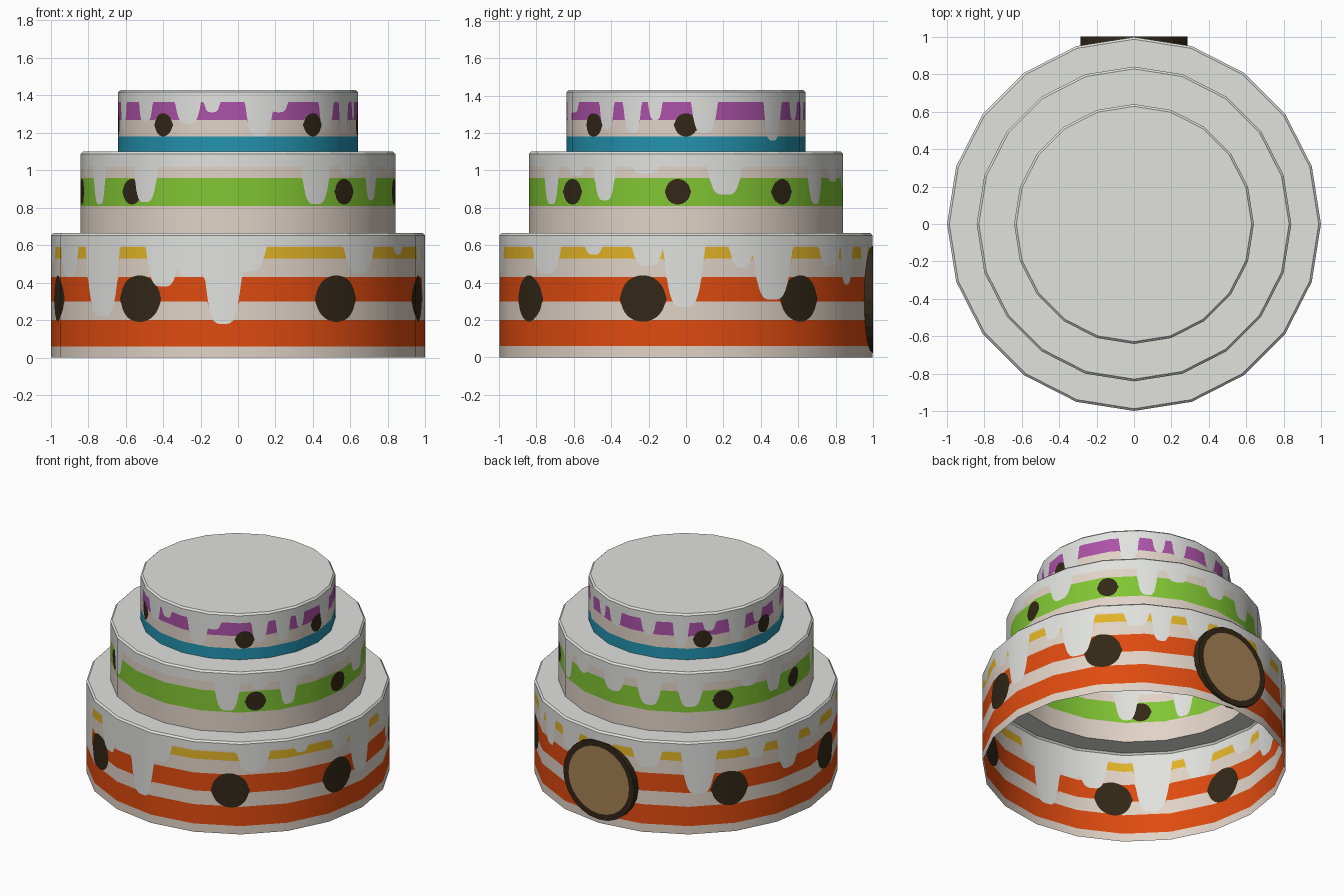
import bpy, bmesh
from math import sin, cos, radians, sqrt
from mathutils import Vector, Matrix

if "Cube" in bpy.data.objects:
    bpy.data.objects.remove(bpy.data.objects["Cube"])


def mat(name, *rgb):
    m = bpy.data.materials.new(name)
    m.diffuse_color = (*rgb, 1)
    m.use_nodes = True
    m.node_tree.nodes["Principled BSDF"].inputs["Base Color"].default_value = m.diffuse_color
    return m


MATS = [mat("icing", .75, .76, .73), mat("cream", .75, .65, .57),
        mat("orange", .74, .07, .005), mat("yellow", .75, .45, .02),
        mat("green", .22, .56, .034), mat("teal", .017, .29, .43),
        mat("purple", .41, .085, .39), mat("dark_brown", .033, .021, .009),
        mat("tan", .38, .22, .09)]
ICING, CREAM, ORANGE, YELLOW, GREEN, TEAL, PURPLE, BROWN, TAN = range(9)

SIDES, STEPS = 20, 600          # 20-sided tiers, fine columns for the paint edges
ANGLE = 360 / STEPS


def point(r, a, z):
    """Point on a 20-sided tier; a = degrees from the front towards the right."""
    seg = 360 / SIDES
    k = r * cos(radians(seg / 2)) / cos(radians(a % seg - seg / 2))
    return Vector((k * sin(radians(a)), -k * cos(radians(a)), z))


def delta(a, b):
    return (a - b + 180) % 360 - 180


def tier(name, r, z0, z1, r_next, bands, drips, dots, dot_z, dot_r):
    base = bands[-1][0]

    def stack(a):
        """Heights and colours of the painted layers at angle a, bottom to top."""
        d = base
        for c, w, tip in drips:
            t = abs(delta(a, c)) / w
            if t < 1:
                d = min(d, tip + (base - tip) * t ** 4)
        u = min(abs(radians(delta(a, c))) * r for c in dots)
        h = sqrt(max(0, dot_r ** 2 - u ** 2))
        lo, hi = dot_z - h, dot_z + h
        out = [(z0, None)]
        out += [(min(t, lo, d), m) for t, m in bands]
        out += [(min(hi, d), BROWN)]
        out += [(min(max(t, hi), d), m) for t, m in bands]
        return out + [(z1 - .012, ICING)]

    bm = bmesh.new()

    def face(pts, m):
        keep = []
        for p in pts:
            if all((p - q).length > 1e-5 for q in keep):
                keep.append(p)
        if len(keep) > 2:
            bm.faces.new([bm.verts.new(p) for p in keep]).material_index = m

    for i in range(STEPS):
        a, b = i * ANGLE, (i + 1) * ANGLE
        sa, sb = stack(a), stack(b)
        # painted wall
        for k in range(1, len(sa)):
            face([point(r, a, sa[k - 1][0]), point(r, b, sb[k - 1][0]),
                  point(r, b, sb[k][0]), point(r, a, sa[k][0])], sa[k][1])
        # rounded rim and ledge (or top)
        ring = [(r, z1 - .012), (r - .012, z1), (r_next, z1)]
        for (ra, za), (rb, zb) in zip(ring, ring[1:]):
            face([point(ra, a, za), point(ra, b, za),
                  point(rb, b, zb), point(rb, a, zb)], ICING)
    bmesh.ops.remove_doubles(bm, verts=bm.verts, dist=1e-5)
    ob = make_object(name, bm)
    # smooth round shading on the wall
    me = ob.data
    for p in me.polygons:
        p.use_smooth = True
    normals = [None] * len(me.loops)
    for p in me.polygons:
        for li in p.loop_indices:
            v = me.vertices[me.loops[li].vertex_index].co
            wall = abs(p.normal.z) < .3
            normals[li] = Vector((v.x, v.y, 0)).normalized() if wall else p.normal.copy()
    me.normals_split_custom_set(normals)


def make_object(name, bm):
    me = bpy.data.meshes.new(name)
    bm.to_mesh(me)
    bm.free()
    for m in MATS:
        me.materials.append(m)
    ob = bpy.data.objects.new(name, me)
    bpy.context.collection.objects.link(ob)
    return ob


# icing drips: angle, half width in degrees, lowest height
drips_1 = [(-65.5, 6, .43), (-47, 7.5, .22), (-24, 6, .38), (-14.5, 6, .43),
           (-4.6, 6.5, .18), (3, 6, .46), (41, 6.5, .45), (60, 3, .55),
           (78, 5, .49), (89.4, 6.5, .27), (107.5, 4, .48), (118, 7, .31),
           (141, 5, .49), (150.5, 4, .39), (165, 5, .45), (180, 6, .4),
           (-160, 6, .47), (-140, 7, .29), (-117, 4, .5), (-102, 6, .36),
           (-86, 5, .5)]
drips_2 = [(-63, 5, .82), (-36.5, 5.5, .83), (30, 6, .82), (45, 4, .97),
           (58.5, 4.5, .84), (75, 5, .98), (104.5, 6.5, .87), (146, 5, .82),
           (160, 5, .94), (180, 6, .9), (-162, 6, .85), (-143, 6, .85),
           (-115, 5, .95), (-101, 5, .86), (-78, 4, .97)]
drips_3 = [(-51, 5, 1.26), (-25, 7, 1.25), (-12.6, 4, 1.31), (10.4, 7, 1.18),
           (20, 5, 1.31), (48, 5, 1.22), (63, 5, 1.2), (75, 3.5, 1.27),
           (99, 6.5, 1.2), (137, 6, 1.16), (155, 4, 1.27), (168, 5, 1.25),
           (-168, 5, 1.26), (-148, 5, 1.19), (-131, 4, 1.3), (-113, 6, 1.19),
           (-97, 4, 1.28), (-75, 6, 1.22)]

# the three hollow tiers
tier("bottom_tier", .998, 0, .665, .84,
     [(.06, CREAM), (.2, ORANGE), (.3, CREAM), (.43, ORANGE), (.53, CREAM),
      (.59, YELLOW), (.6, CREAM)],
     drips_1, [-128, -76.5, -32, 32, 76.5, 128], .315, .124)
tier("middle_tier", .84, .665, 1.1, .64,
     [(.81, CREAM), (.96, GREEN), (1.02, CREAM)],
     drips_2, [-128, -87, -43, 43, 87, 128], .886, .068)
tier("top_tier", .64, 1.1, 1.43, 0,
     [(1.18, TEAL), (1.27, CREAM), (1.365, PURPLE)],
     drips_3, [-135, -91, -39, 39, 90], 1.243, .062)

# round plaque on the back, dark rim with a tan face
bm = bmesh.new()
bmesh.ops.create_cone(bm, cap_ends=True, segments=24, radius1=.285, radius2=.285, depth=.05,
                      matrix=Matrix.Translation((0, .975, .31)) @ Matrix.Rotation(radians(-90), 4, 'X'))
for f in bm.faces:
    f.material_index = BROWN
front = [f for f in bm.faces if f.normal.y > .9]
bmesh.ops.inset_region(bm, faces=front, thickness=.042)
front[0].material_index = TAN
make_object("back_plaque", bm)
